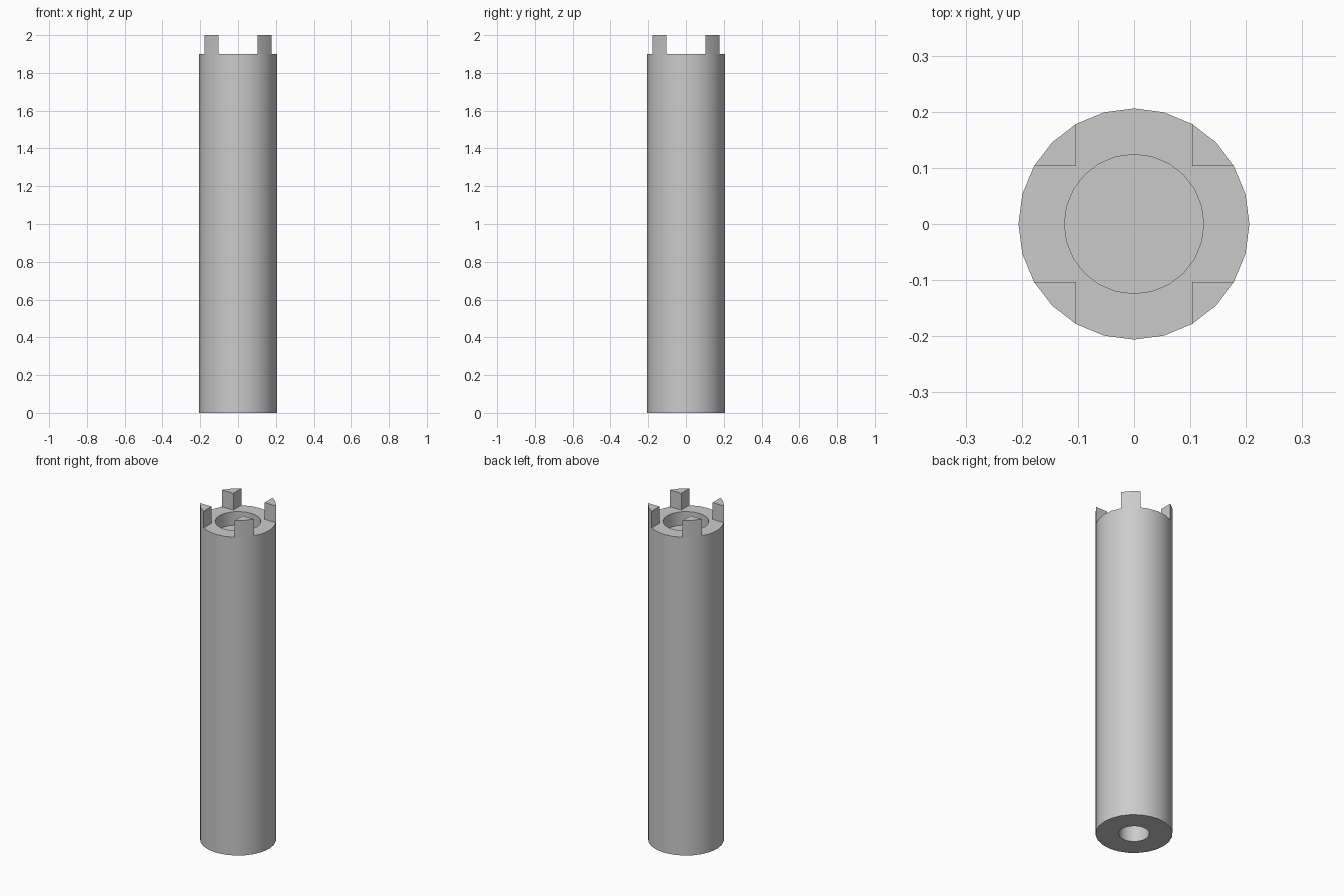
import bpy, bmesh
from math import cos, sin, radians

cube = bpy.data.objects.get("Cube")
if cube:
    bpy.data.objects.remove(cube, do_unlink=True)

SIDES = 24
RADIUS = 0.206
BODY_TOP = 1.9
PRONG_TOP = 2.0
BORE_RADIUS, BORE_FLOOR = 0.124, 1.82
HOLE_RADIUS, HOLE_ROOF = 0.082, 0.4

grey = bpy.data.materials.new("plain_grey")
grey.use_nodes = True
colour = (0.6, 0.6, 0.6, 1)
grey.diffuse_color = colour
grey.node_tree.nodes["Principled BSDF"].inputs["Base Color"].default_value = colour


def finish(name, bm):
    """Turn a bmesh into a grey, smooth-shaded object with sharp edges."""
    bmesh.ops.recalc_face_normals(bm, faces=bm.faces)
    mesh = bpy.data.meshes.new(name)
    bm.to_mesh(mesh)
    bm.free()
    mesh.materials.append(grey)
    obj = bpy.data.objects.new(name, mesh)
    bpy.context.collection.objects.link(obj)
    bpy.ops.object.select_all(action='DESELECT')
    obj.select_set(True)
    bpy.context.view_layer.objects.active = obj
    bpy.ops.object.shade_smooth_by_angle(angle=radians(28))
    return obj


def polar(radius, degrees):
    return radius * cos(radians(degrees)), radius * sin(radians(degrees))


# Tubular body: top bore, rim, outer wall, base and bottom hole
profile = [
    (BORE_RADIUS, BORE_FLOOR), (BORE_RADIUS, BODY_TOP),
    (RADIUS, BODY_TOP), (RADIUS, 0),
    (HOLE_RADIUS, 0), (HOLE_RADIUS, HOLE_ROOF),
]
bm = bmesh.new()
rings = [[bm.verts.new((*polar(r, i * 360 / SIDES), z)) for i in range(SIDES)]
         for r, z in profile]
for a, b in zip(rings, rings[1:]):
    for i in range(SIDES):
        j = (i + 1) % SIDES
        bm.faces.new((a[i], a[j], b[j], b[i]))
bm.faces.new(rings[0])
bm.faces.new(rings[-1])
finish("body", bm)

# Four corner prongs left between the crossed slots
inner = RADIUS / 2
for name, turn in (("back_left_prong", 0), ("back_right_prong", 90),
                   ("front_right_prong", 180), ("front_left_prong", 270)):
    outline = [polar(inner * 2 ** 0.5, 45 + turn)]
    outline += [polar(RADIUS, a + turn) for a in (30, 45, 60)]
    bm = bmesh.new()
    base = bm.faces.new([bm.verts.new((x, y, BODY_TOP)) for x, y in outline])
    top = bmesh.ops.extrude_face_region(bm, geom=[base])
    moved = [v for v in top["geom"] if isinstance(v, bmesh.types.BMVert)]
    bmesh.ops.translate(bm, verts=moved, vec=(0, 0, PRONG_TOP - BODY_TOP))
    finish(name, bm)
